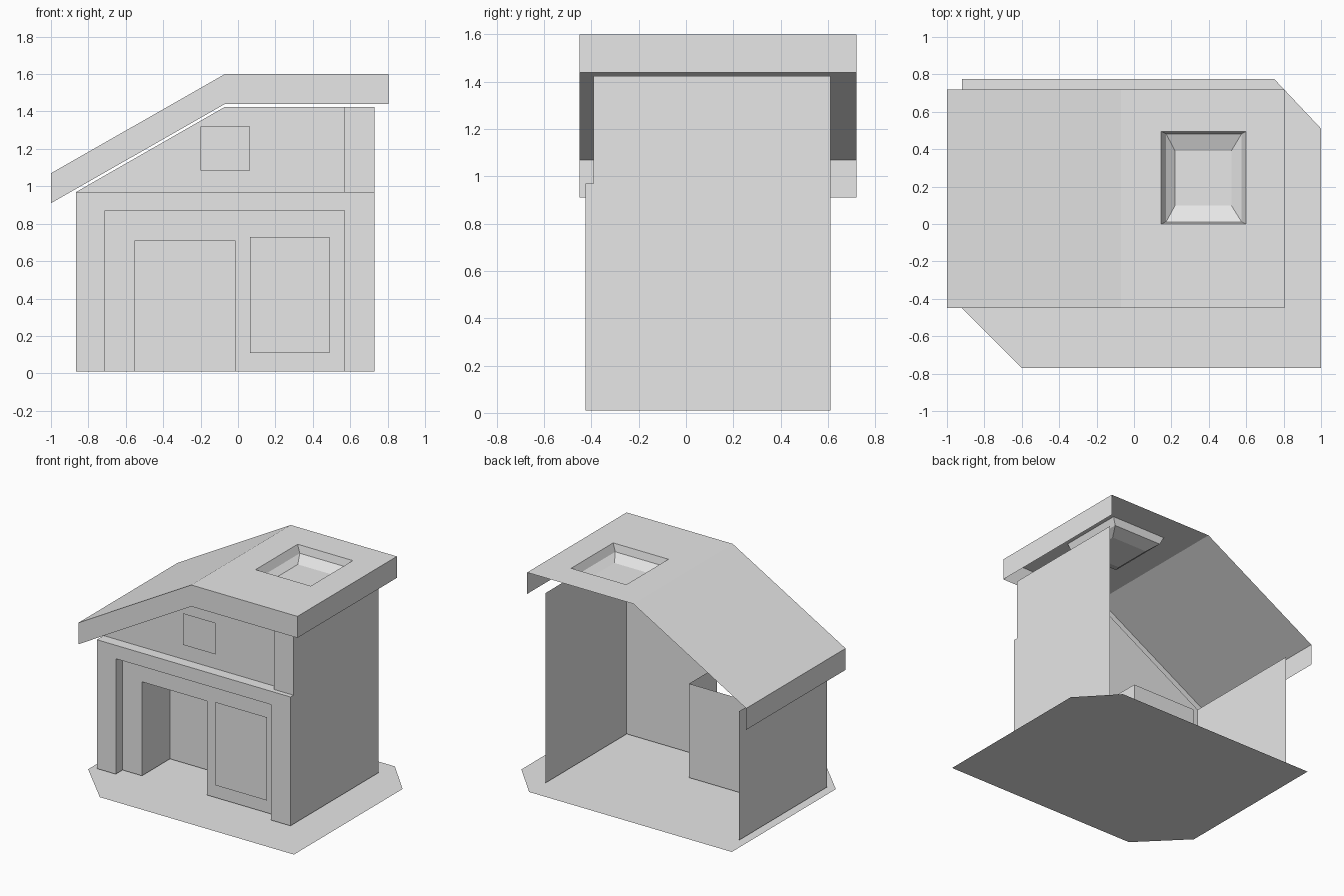
import bpy, bmesh

cube = bpy.data.objects.get("Cube")
if cube:
    bpy.data.objects.remove(cube)

grey = bpy.data.materials.new("plain_grey")
grey.use_nodes = True
grey.diffuse_color = (0.8, 0.8, 0.8, 1)
grey.node_tree.nodes["Principled BSDF"].inputs["Base Color"].default_value = (0.8, 0.8, 0.8, 1)


def part(name, polygons):
    """Thin sheet object made of the given polygons, welded at shared corners."""
    bm = bmesh.new()
    for poly in polygons:
        bm.faces.new([bm.verts.new(p) for p in poly])
    bmesh.ops.remove_doubles(bm, verts=bm.verts, dist=0.0005)
    mesh = bpy.data.meshes.new(name)
    bm.to_mesh(mesh)
    bm.free()
    mesh.materials.append(grey)
    obj = bpy.data.objects.new(name, mesh)
    bpy.context.collection.objects.link(obj)
    return obj


def upright(y, outline):
    """Front-facing polygon from (x, z) points."""
    return [(x, y, z) for x, z in outline]


def sweep(path, y0, y1):
    """Strip of quads from an (x, z) path carried from y0 to y1."""
    return [[(a, y0, c), (b, y0, d), (b, y1, d), (a, y1, c)]
            for (a, c), (b, d) in zip(path, path[1:])]


def rectangle(x0, x1, z0, z1):
    return [(x0, z0), (x1, z0), (x1, z1), (x0, z1)]


def ring(x0, x1, y0, y1, z):
    return [(x0, y0, z), (x1, y0, z), (x1, y1, z), (x0, y1, z)]


def bridge(a, b):
    return [[a[i], a[(i + 1) % 4], b[(i + 1) % 4], b[i]] for i in range(4)]


# Main dimensions
LEFT, RIGHT, FLOOR = -0.865, 0.73, 0.01
FRONT, WALL, BACK = -0.425, -0.345, 0.61
POST = -0.39
EAVE, TOP, RIDGE = 0.97, 1.425, -0.07

# Ground slab with two clipped corners
part("ground", [[(-0.6, -0.77, 0), (1, -0.77, 0), (1, 0.51, 0),
                 (0.75, 0.775, 0), (-0.92, 0.775, 0), (-0.92, -0.45, 0)]])

# Front wall with door opening, and the two side walls; the back is open
door = [(-0.55, FLOOR), (-0.55, 0.71), (-0.015, 0.71), (-0.015, FLOOR)]
part("front_wall", [upright(WALL, [(LEFT, FLOOR)] + door + [
    (RIGHT, FLOOR), (RIGHT, TOP), (RIDGE, TOP), (LEFT, EAVE)])])
part("low_side_wall", sweep([(LEFT, EAVE), (LEFT, FLOOR)], FRONT, BACK))
part("high_side_wall", [[(RIGHT, y, z) for y, z in (
    (FRONT, FLOOR), (BACK, FLOOR), (BACK, TOP), (POST, TOP), (POST, EAVE), (FRONT, EAVE))]])

# Porch frame standing proud of the wall, with jambs and top ledge
opening = [(-0.71, FLOOR), (-0.71, 0.87), (0.57, 0.87), (0.57, FLOOR)]
part("porch_frame",
     [upright(FRONT, [(LEFT, FLOOR)] + opening + [(RIGHT, FLOOR), (RIGHT, EAVE), (LEFT, EAVE)])]
     + sweep(opening, FRONT, WALL)
     + sweep([(LEFT, EAVE), (RIGHT, EAVE)], FRONT, WALL))

# Corner post above the frame
part("corner_post", [upright(POST, rectangle(0.57, RIGHT, EAVE, TOP))]
     + sweep([(0.57, EAVE), (0.57, TOP), (RIGHT, TOP)], POST, WALL))

# Door alcove: two sides and a back panel
alcove_back = -0.015
part("door_alcove", sweep(door[:2], WALL, alcove_back)
     + sweep(door[2:], WALL, alcove_back) + [upright(alcove_back, door)])

# Window panes
part("shop_window", [upright(WALL - 0.015, rectangle(0.065, 0.49, 0.11, 0.73))])
part("gable_window", [upright(WALL - 0.015, rectangle(-0.2, 0.065, 1.085, 1.32))])

# Roof: slope, flat top around the skylight, and fascia on three sides
R0, R1, DROP = -0.45, 0.72, 0.16
profile = [(-1, 1.07), (RIDGE, 1.6), (0.805, 1.6)]
lower = [(x, z - DROP) for x, z in profile]
rim = ring(0.145, 0.6, 0, 0.495, 1.6)
flat = ring(RIDGE, 0.805, R0, R1, 1.6)
fascia = [upright(R0, [lower[i], lower[i + 1], profile[i + 1], profile[i]]) for i in range(2)]
part("roof", sweep(profile[:2], R0, R1) + bridge(flat, rim) + fascia
     + sweep([lower[0], profile[0]], R0, R1) + sweep([profile[2], lower[2]], R0, R1))

# Sunken skylight
middle = ring(0.172, 0.575, 0.012, 0.482, 1.545)
pane = ring(0.22, 0.52, 0.1, 0.39, 1.51)
part("skylight", bridge(rim, middle) + bridge(middle, pane) + [pane])
